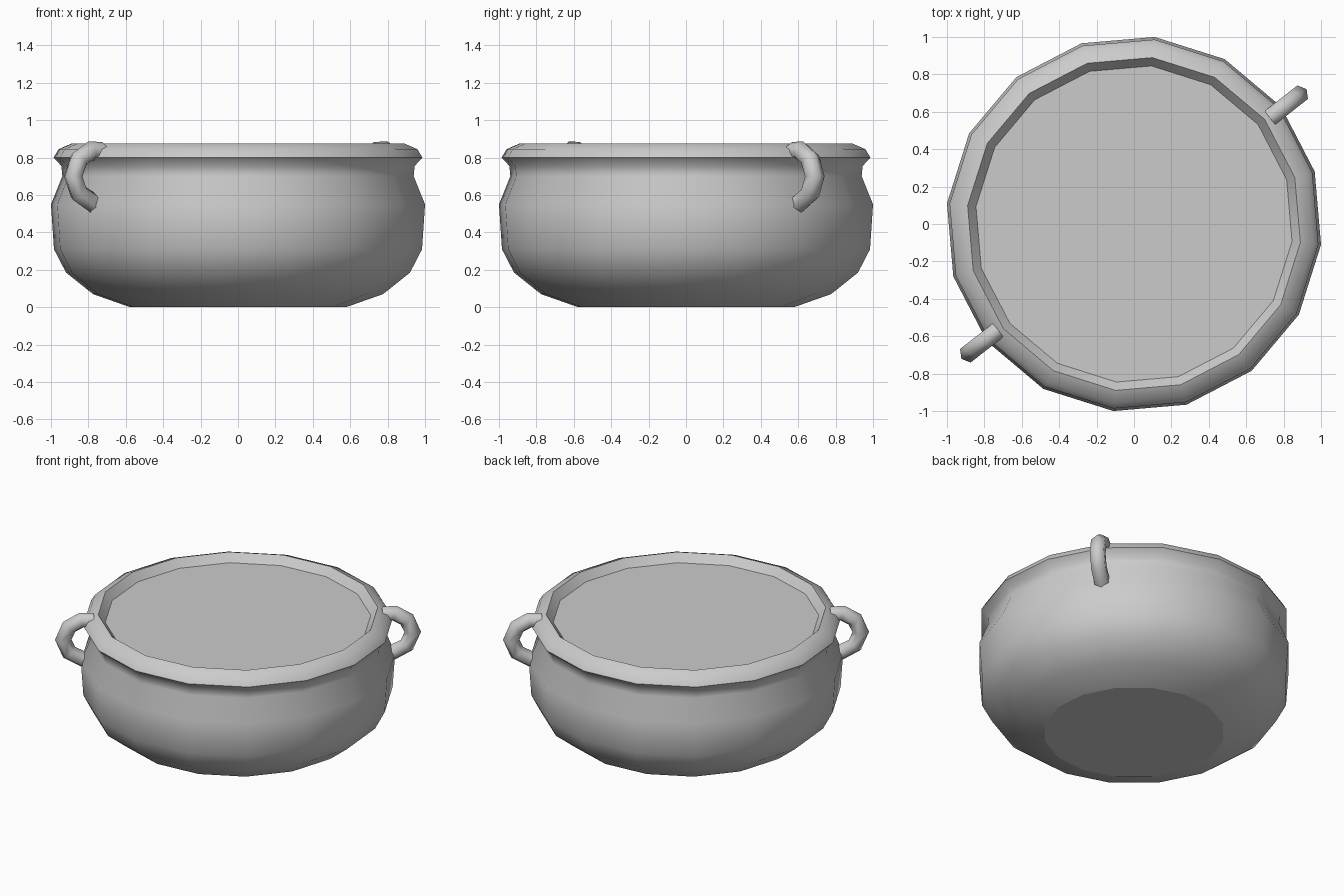
import bpy
import bmesh
from math import sin, cos, pi, radians
from mathutils import Vector, Matrix

cube = bpy.data.objects.get("Cube")
if cube:
    bpy.data.objects.remove(cube, do_unlink=True)

# Single plain grey
grey = bpy.data.materials.new("plain_grey")
grey.use_nodes = True
colour = (0.6, 0.6, 0.6, 1)
grey.diffuse_color = colour
grey.node_tree.nodes["Principled BSDF"].inputs["Base Color"].default_value = colour


def loft(name, rings, smooth_angle):
    """Skin a list of closed vertex rings and cap both ends with flat faces."""
    bm = bmesh.new()
    loops = [[bm.verts.new(p) for p in ring] for ring in rings]
    count = len(loops[0])
    for low, high in zip(loops, loops[1:]):
        for i in range(count):
            j = (i + 1) % count
            bm.faces.new((low[i], low[j], high[j], high[i]))
    caps = [bm.faces.new(loops[0][::-1]), bm.faces.new(loops[-1])]
    bmesh.ops.recalc_face_normals(bm, faces=bm.faces)
    cap_ids = [len(bm.faces) - 2, len(bm.faces) - 1]
    mesh = bpy.data.meshes.new(name)
    bm.to_mesh(mesh)
    bm.free()
    obj = bpy.data.objects.new(name, mesh)
    bpy.context.collection.objects.link(obj)
    mesh.materials.append(grey)
    bpy.ops.object.select_all(action='DESELECT')
    obj.select_set(True)
    bpy.context.view_layer.objects.active = obj
    bpy.ops.object.shade_smooth_by_angle(angle=radians(smooth_angle))
    for i in cap_ids:
        mesh.polygons[i].use_smooth = False
    return obj


# Pot: (radius, height) from the base up over the rim to the surface inside
SIDES = 16
TURN = radians(-6.3)
profile = [(0.58, 0), (0.78, 0.07), (0.925, 0.185), (0.99, 0.31),
           (1.006, 0.55), (0.945, 0.70), (0.95, 0.755), (0.992, 0.80),
           (0.965, 0.845), (0.895, 0.875), (0.85, 0.82)]
loft("pot_body",
     [[(r * cos(TURN + 2 * pi * i / SIDES), r * sin(TURN + 2 * pi * i / SIDES), z)
       for i in range(SIDES)] for r, z in profile], 40)

# Handles: a six-sided tube along an arc in the radial plane
path = [Vector((x, 0, z)) for x, z in
        [(0.925, 0.83), (1.0, 0.836), (1.08, 0.79), (1.118, 0.70),
         (1.08, 0.61), (0.97, 0.55)]]
THICK = 0.053
side = Vector((0, 1, 0))
rings = []
for k, point in enumerate(path):
    ahead = path[min(k + 1, len(path) - 1)] - path[max(k - 1, 0)]
    out = side.cross(ahead.normalized())
    rings.append([point + THICK * (cos(pi * s / 3) * out + sin(pi * s / 3) * side)
                  for s in range(6)])

for name, angle in (("left_handle", 38), ("right_handle", 218)):
    spin = Matrix.Rotation(radians(angle), 3, 'Z')
    loft(name, [[spin @ p for p in ring] for ring in rings], 65)
